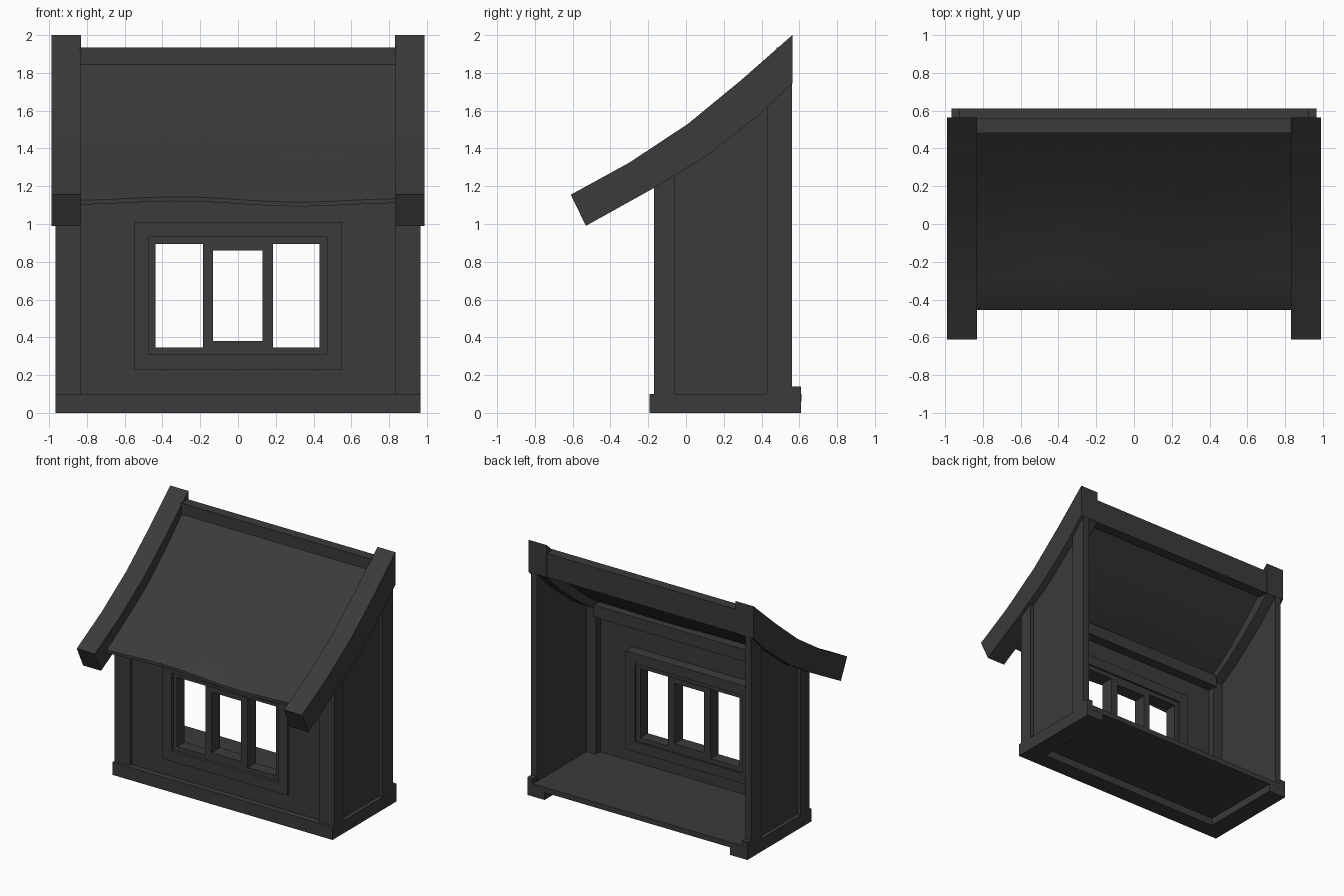
import bpy, bmesh, math

cube = bpy.data.objects.get("Cube")
if cube:
    bpy.data.objects.remove(cube, do_unlink=True)

dark = bpy.data.materials.new("charcoal grey")
dark.use_nodes = True
colour = (0.043, 0.043, 0.043, 1)
dark.diffuse_color = colour
dark.node_tree.nodes["Principled BSDF"].inputs["Base Color"].default_value = colour


def finish(name, bm, smooth=False):
    bmesh.ops.recalc_face_normals(bm, faces=bm.faces)
    mesh = bpy.data.meshes.new(name)
    bm.to_mesh(mesh)
    bm.free()
    mesh.materials.append(dark)
    obj = bpy.data.objects.new(name, mesh)
    bpy.context.collection.objects.link(obj)
    if smooth:
        bpy.ops.object.select_all(action="DESELECT")
        obj.select_set(True)
        bpy.context.view_layer.objects.active = obj
        bpy.ops.object.shade_smooth_by_angle(angle=math.radians(40))
    return obj


def extrude(name, profile, x0, x1, steps=1, bend=None, smooth=False):
    """Sweep a y-z profile along x; bend shifts points in z."""
    bm = bmesh.new()
    rings = []
    for i in range(steps + 1):
        x = x0 + (x1 - x0) * i / steps
        rings.append([bm.verts.new((x, y, z + (bend(x, y) if bend else 0)))
                      for y, z in profile])
    n = len(profile)
    for a, b in zip(rings, rings[1:]):
        for j in range(n):
            k = (j + 1) % n
            bm.faces.new((a[j], a[k], b[k], b[j]))
    bm.faces.new(rings[0])
    bm.faces.new(rings[-1])
    return finish(name, bm, smooth)


def box(name, x0, x1, y0, y1, z0, z1):
    return extrude(name, [(y0, z0), (y1, z0), (y1, z1), (y0, z1)], x0, x1)


def frame(name, outer, inner, y0, y1):
    """Rectangular ring in the x-z plane; sizes are x0, x1, z0, z1."""
    bm = bmesh.new()
    loops = []
    for x0, x1, z0, z1 in (outer, inner):
        for y in (y0, y1):
            loops.append([bm.verts.new((x, y, z)) for x, z in
                          ((x0, z0), (x1, z0), (x1, z1), (x0, z1))])
    of, ob, nf, nb = loops
    for a, b in ((of, nf), (nf, nb), (nb, ob), (ob, of)):
        for j in range(4):
            k = (j + 1) % 4
            bm.faces.new((a[j], a[k], b[k], b[j]))
    return finish(name, bm)


# Curved edge beams, posts and side panels, on both sides
upper = [(-0.61, 1.155), (-0.3, 1.325), (0.01, 1.53), (0.29, 1.76), (0.563, 2.0)]
lower = [(0.563, 1.745), (0.39, 1.58), (0.11, 1.36), (-0.18, 1.185), (-0.53, 0.99)]
panel = [(-0.07, 0.08), (0.45, 0.08), (0.45, 1.67), (0.2, 1.46), (-0.07, 1.29)]
for side, s in (("left", 1), ("right", -1)):
    extrude(side + "_roof_beam", upper + lower, s * 0.83, s * 0.988, smooth=True)
    extrude(side + "_wall_panel", panel, s * 0.915, s * 0.935)
    box(side + "_front_post", s * 0.83, s * 0.965, -0.17, -0.06, 0.08, 1.3)
    box(side + "_back_post", s * 0.915, s * 0.965, 0.43, 0.562, 0.08, 1.76)
    box(side + "_base_beam", s * 0.815, s * 0.966, -0.194, 0.61, 0, 0.1)
    box(side + "_base_block", s * 0.92, s * 0.966, 0.56, 0.61, 0.1, 0.14)

# Base and floor
box("front_base_beam", -0.84, 0.84, -0.194, -0.06, 0, 0.1)
box("floor", -0.915, 0.915, -0.12, 0.611, 0.06, 0.101)


# Roof sheet with a gently wavy front edge
def wave(x, y):
    fade = min(1, max(0, (0.1 - y) / 0.5))
    return -0.015 * math.sin(x * 4.5) * fade * math.cos(x * 1.3)


top = [(-0.455, 1.107), (-0.455, 1.13), (-0.437, 1.147), (-0.3, 1.228), (-0.15, 1.32),
       (0.01, 1.425), (0.15, 1.535), (0.29, 1.66), (0.5, 1.865)]
under = [(y + 0.02, z - 0.045) for y, z in reversed(top[3:])]
extrude("roof_sheet", top + under, -0.84, 0.84, 24, wave, True)
box("ridge_beam", -0.84, 0.84, 0.48, 0.56, 1.745, 1.934)

# Front wall around the window
frame("front_wall", (-0.84, 0.84, 0.09, 1.28), (-0.5, 0.5, 0.27, 0.97), -0.145, -0.115)
box("wall_plate", -0.84, 0.84, -0.15, -0.035, 1.2, 1.295)

# Window
frame("window_surround", (-0.55, 0.55, 0.23, 1.01), (-0.47, 0.47, 0.31, 0.93), -0.165, -0.03)
frame("window_frame", (-0.48, 0.48, 0.3, 0.94), (-0.437, 0.432, 0.345, 0.895), -0.14, -0.045)
frame("middle_casement", (-0.185, 0.185, 0.34, 0.9), (-0.132, 0.13, 0.38, 0.86), -0.145, -0.04)
